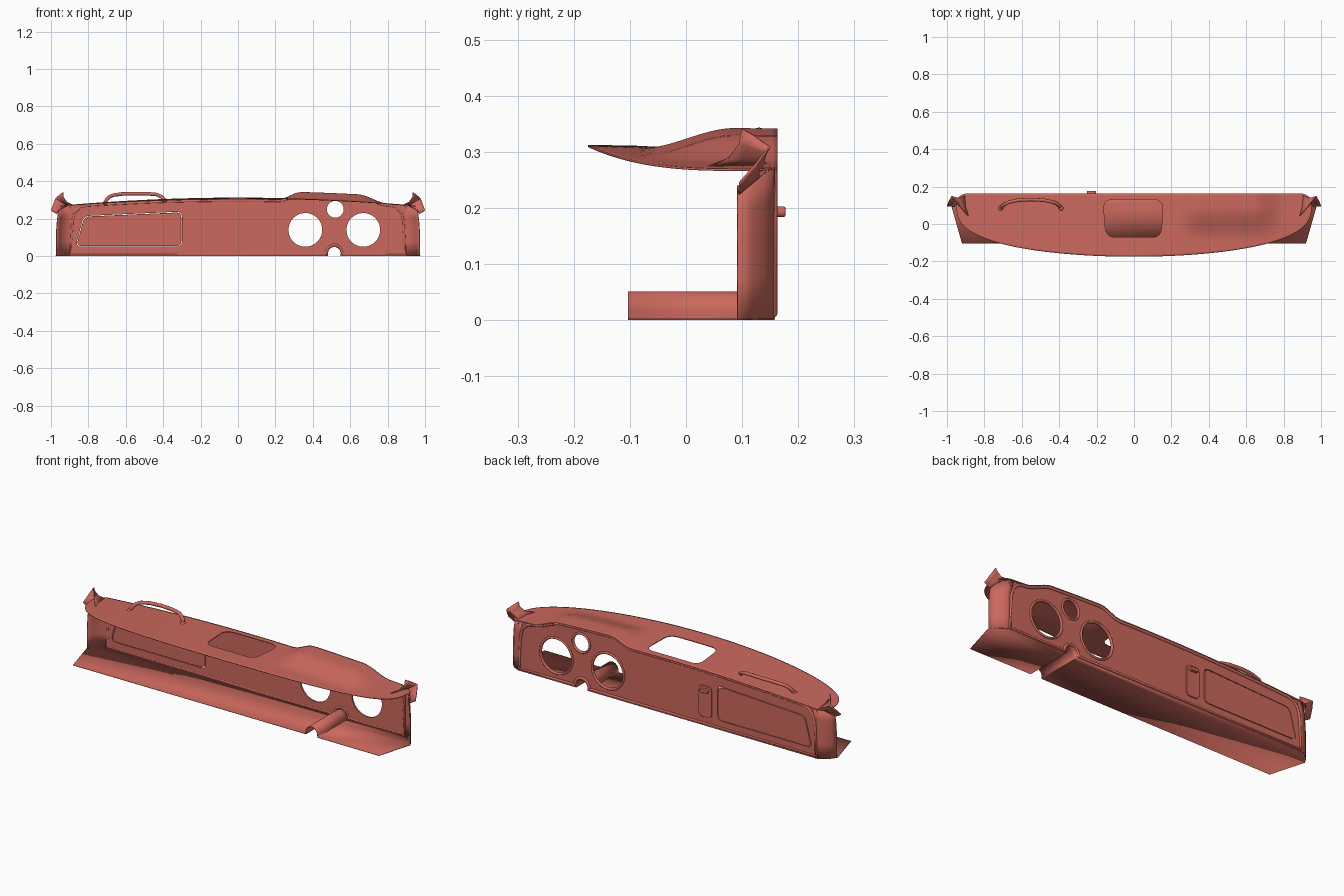
import bpy, bmesh, math
from math import sin, cos, pi

if "Cube" in bpy.data.objects:
    bpy.data.objects.remove(bpy.data.objects["Cube"])

RED = bpy.data.materials.new("red_trim")
RED.diffuse_color = (0.6, 0.14, 0.11, 1)
RED.use_nodes = True
RED.node_tree.nodes["Principled BSDF"].inputs["Base Color"].default_value = RED.diffuse_color


def smooth(a, b, v):
    t = min(1, max(0, (v - a) / (b - a)))
    return t * t * (3 - 2 * t)


def finish(ob, angle=40):
    bpy.ops.object.select_all(action='DESELECT')
    ob.select_set(True)
    bpy.context.view_layer.objects.active = ob
    if ob.type == 'CURVE':
        bpy.ops.object.convert(target='MESH')
        ob = bpy.context.object
    ob.data.materials.clear()
    ob.data.materials.append(RED)
    bpy.ops.object.shade_smooth_by_angle(angle=math.radians(angle))
    return ob


def loft(name, rows, thick=0.003, offset=-1):
    """Skin a sheet through equal-length rows of points."""
    bm = bmesh.new()
    vs = [[bm.verts.new(p) for p in r] for r in rows]
    for a, b in zip(vs, vs[1:]):
        for i in range(len(a) - 1):
            bm.faces.new((a[i], a[i + 1], b[i + 1], b[i]))
    bmesh.ops.remove_doubles(bm, verts=bm.verts, dist=1e-5)
    bmesh.ops.recalc_face_normals(bm, faces=bm.faces)
    me = bpy.data.meshes.new(name)
    bm.to_mesh(me)
    bm.free()
    ob = bpy.data.objects.new(name, me)
    bpy.context.collection.objects.link(ob)
    m = ob.modifiers.new("thickness", 'SOLIDIFY')
    m.thickness, m.offset = thick, offset
    return finish(ob)


def curve(name, loops, y=None, extrude=0.0, bevel=0.0, cyclic=True):
    """Filled plate in the xz plane (y given) or a free 3D tube (y None)."""
    cu = bpy.data.curves.new(name, 'CURVE')
    cu.dimensions = '3D' if y is None else '2D'
    if y is not None:
        cu.fill_mode = 'BOTH'
    cu.extrude, cu.bevel_depth, cu.bevel_resolution = extrude, bevel, 3
    for pts in loops:
        s = cu.splines.new('POLY')
        s.points.add(len(pts) - 1)
        for p, q in zip(s.points, pts):
            p.co = (q[0], q[1], q[2] if len(q) > 2 else 0, 1)
        s.use_cyclic_u = cyclic
    ob = bpy.data.objects.new(name, cu)
    bpy.context.collection.objects.link(ob)
    if y is not None:
        ob.rotation_euler.x = pi / 2
        ob.location.y = y
    return finish(ob)


def rounded(corners, r, n=6):
    """Round polygon corners with quadratic arcs."""
    out = []
    for i, c in enumerate(corners):
        p, q = corners[i - 1], corners[(i + 1) % len(corners)]
        ends = []
        for o in (p, q):
            d = math.dist(c, o)
            k = min(r, d * 0.45) / d
            ends.append([c[j] + (o[j] - c[j]) * k for j in (0, 1)])
        for s in range(n + 1):
            t = s / n
            out.append([(1 - t) ** 2 * ends[0][j] + 2 * t * (1 - t) * c[j] + t * t * ends[1][j] for j in (0, 1)])
    return out


def circle(x, z, r, n=48):
    return [(x + r * cos(2 * pi * i / n), z + r * sin(2 * pi * i / n)) for i in range(n)]


def top_z(x, y):
    """Crowned dash top plus the instrument hood bulge."""
    base = 0.304 - 0.034 * (x / 0.92) ** 2 - 0.02 * (y - 0.16) * (1 - x * x)
    hood = smooth(0.22, 0.34, x) * (1 - smooth(0.64, 0.80, x)) * smooth(-0.085, 0.09, y)
    return base + 0.04 * hood


# Top pad: grid between curved front edge and straight rear edge
xs = [0.95 * sin(pi / 2 * (-1 + i / 60)) for i in range(121)]
rows = []
for x in xs:
    t = min(1, abs(x) / 0.95)
    yf = 0.11 - 0.285 * max(0, 1 - t * t) ** 0.342
    yb = 0.163 if abs(x) < 0.89 else 0.11 + 0.053 * max(0, 1 - ((abs(x) - 0.89) / 0.06) ** 2) ** 0.5
    rows.append([(x, yf + (yb - yf) * j / 28, top_z(x, yf + (yb - yf) * j / 28)) for j in range(29)])
top = loft("top_pad", rows, 0.004, 0)

# Opening in the top pad
hole = rounded([(-0.165, 0.13), (0.155, 0.13), (0.145, -0.07), (-0.15, -0.07)], 0.05)
bm = bmesh.new()
f = bm.faces.new([bm.verts.new((p[0], p[1], 0.2)) for p in hole])
ext = bmesh.ops.extrude_face_region(bm, geom=[f])
bmesh.ops.translate(bm, vec=(0, 0, 0.2), verts=[v for v in ext['geom'] if isinstance(v, bmesh.types.BMVert)])
bmesh.ops.recalc_face_normals(bm, faces=bm.faces)
me = bpy.data.meshes.new("opening_cutter")
bm.to_mesh(me)
bm.free()
cutter = bpy.data.objects.new("opening_cutter", me)
bpy.context.collection.objects.link(cutter)
cutter.hide_render = True
cutter.hide_set(True)
b = top.modifiers.new("opening", 'BOOLEAN')
b.operation, b.object, b.solver = 'DIFFERENCE', cutter, 'EXACT'

# Steering column arch, shared by face panel and floor
CX = 0.515
arch = [(CX - 0.035, 0.002)] + [(CX - 0.035 * cos(pi * i / 16), 0.015 + 0.035 * sin(pi * i / 16))
                                for i in range(17)] + [(CX + 0.035, 0.002)]

# Face panel with gauge, glove box and column openings
gauges = [(0.36, 0.14, 0.09), (0.67, 0.14, 0.09), (0.52, 0.25, 0.045)]
glove = [(-0.868, 0.05), (-0.30, 0.05), (-0.30, 0.238), (-0.825, 0.214)]
edge = [0.89 - 1.78 * i / 90 for i in range(91)]
outline = ([(-0.9, 0.002)] + arch + [(0.9, 0.002), (0.9, 0.255)]
           + [(x, top_z(x, 0.16)) for x in edge] + [(-0.9, 0.255)])
curve("face_panel", [outline, rounded(glove, 0.03)] + [circle(*g) for g in gauges], 0.153, 0.003)

# Glove box door inset with a narrow gap
door = [(-0.863, 0.054), (-0.304, 0.054), (-0.304, 0.233), (-0.821, 0.210)]
curve("glove_box_door", [rounded(door, 0.028)], 0.153, 0.003, 0.001)

# Raised lip framing the face
lip = ([(-0.895, 0.155, 0.012), (CX - 0.045, 0.155, 0.012)]
       + [(CX - 0.043 * cos(pi * i / 12), 0.155, 0.016 + 0.043 * sin(pi * i / 12)) for i in range(13)]
       + [(CX + 0.045, 0.155, 0.012), (0.895, 0.155, 0.012), (0.885, 0.155, 0.19), (0.872, 0.155, 0.235),
          (0.845, 0.155, 0.262)]
       + [(x, 0.155, top_z(x, 0.16) - 0.007) for x in edge if abs(x) < 0.82]
       + [(-0.845, 0.155, 0.262), (-0.872, 0.155, 0.235), (-0.885, 0.155, 0.19)])
curve("face_lip", [lip], bevel=0.008)

# Gauge bezels
for i, (x, z, r) in enumerate(gauges):
    bpy.ops.mesh.primitive_torus_add(location=(x, 0.156, z), rotation=(pi / 2, 0, 0), major_radius=r + 0.006,
                                     minor_radius=0.006, major_segments=48, minor_segments=10)
    bpy.context.object.name = f"gauge_bezel_{i + 1}"
    finish(bpy.context.object)

# Latch plate and knob beside the glove box
curve("latch_plate", [rounded([(-0.265, 0.05), (-0.19, 0.05), (-0.19, 0.215), (-0.265, 0.215)], 0.025)],
      0.157, 0.003, 0.002)
curve("latch_knob", [rounded([(-0.248, 0.187), (-0.205, 0.187), (-0.205, 0.2), (-0.248, 0.2)], 0.006)],
      0.168, 0.006, 0.003)

# Floor shelf with column tunnel, splayed ends
floor = []
for y, e in ((-0.103, 0.92), (0.09, 0.975), (0.125, 0.95), (0.158, 0.9)):
    floor.append([(-e, y, 0.002)] + [(x, y, z) for x, z in arch] + [(e, y, 0.002)])
loft("floor_shelf", floor, 0.003, 0)

# Curved end walls and flared pillar brackets, both sides
plan = [(0.885, 0.157, 0.272), (0.91, 0.154, 0.27), (0.935, 0.14, 0.262), (0.957, 0.117, 0.252), (0.972, 0.092, 0.24)]
inner = [(0.885, 0.04, 0.274), (0.90, 0.09, 0.274), (0.905, 0.15, 0.272), (0.94, 0.13, 0.255), (0.968, 0.094, 0.225)]
middle = [(0.915, 0.075, 0.288), (0.922, 0.10, 0.286), (0.935, 0.138, 0.283), (0.957, 0.122, 0.262), (0.978, 0.095, 0.232)]
flare = [(0.934, 0.095, 0.315), (0.94, 0.108, 0.312), (0.957, 0.142, 0.297), (0.975, 0.122, 0.268), (0.99, 0.096, 0.238)]
outer = [(0.935, 0.10, 0.341), (0.95, 0.117, 0.331), (0.975, 0.149, 0.309), (0.988, 0.125, 0.278), (1.0, 0.096, 0.245)]
for side, s in (("left", -1), ("right", 1)):
    loft(f"end_wall_{side}", [[(s * (x - 0.012 * k ** 4), y, 0.002 + (h - 0.002) * k) for x, y, h in plan]
                              for k in (0, 0.3, 0.6, 0.8, 1)], 0.003, 0)
    loft(f"pillar_bracket_{side}", [[(s * x, y, z) for x, y, z in r] for r in (inner, middle, flare, outer)], 0.004, 0)

# Grab handle on the passenger side
grip = [(-0.712, 0.085, 0.278), (-0.705, 0.095, 0.298), (-0.69, 0.107, 0.316), (-0.665, 0.118, 0.326),
        (-0.62, 0.127, 0.332), (-0.55, 0.131, 0.334), (-0.48, 0.127, 0.333), (-0.435, 0.118, 0.329),
        (-0.41, 0.107, 0.318), (-0.397, 0.095, 0.304), (-0.39, 0.085, 0.288)]
curve("grab_handle", [grip], bevel=0.0095, cyclic=False)
for i, p in enumerate((grip[0], grip[-1])):
    bpy.ops.mesh.primitive_uv_sphere_add(segments=20, ring_count=10, radius=0.014,
                                         location=(p[0], p[1], top_z(p[0], p[1])))
    bpy.context.object.name = f"handle_foot_{i + 1}"
    bpy.context.object.scale.z = 0.6
    finish(bpy.context.object)
